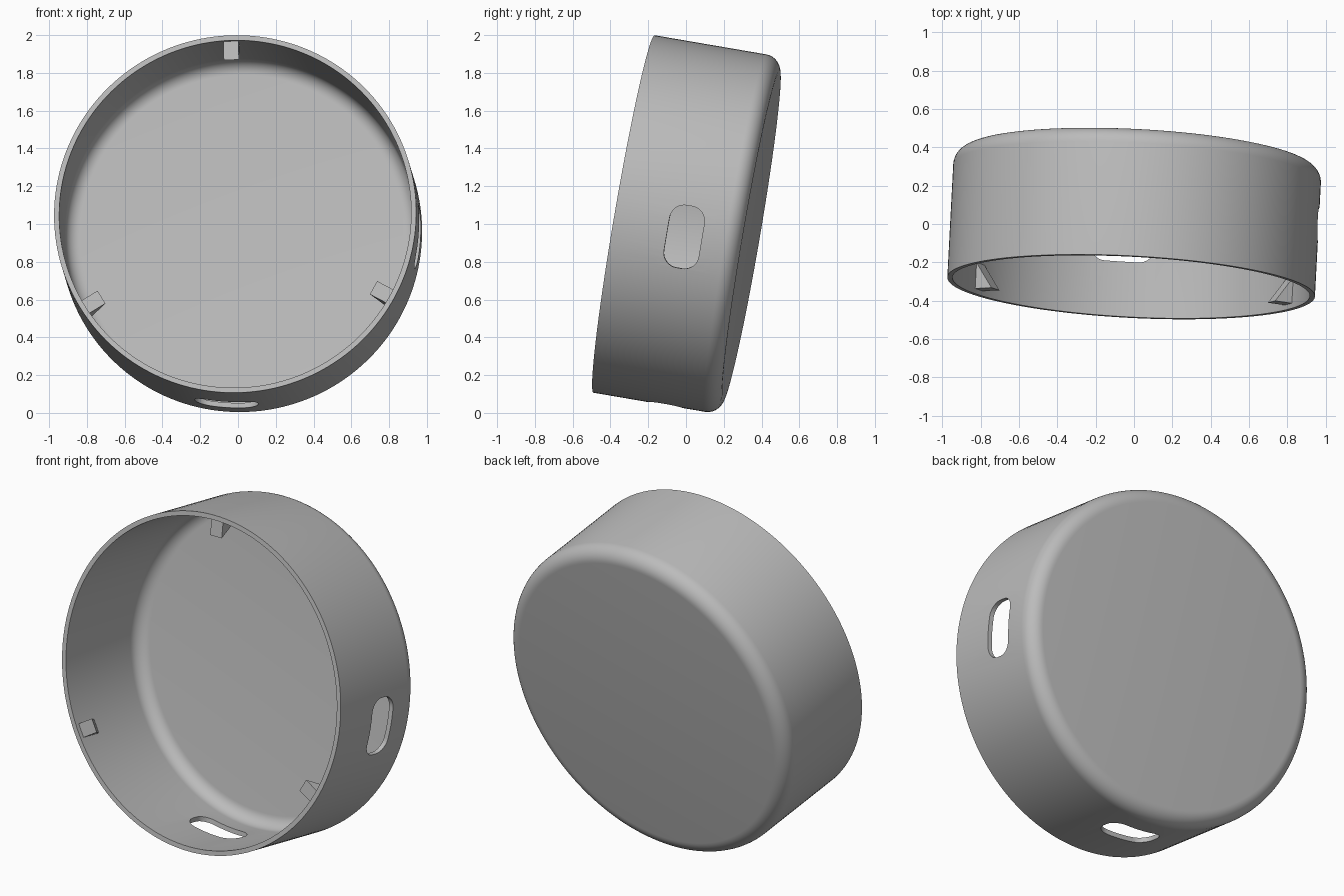
import bpy, bmesh
from math import sin, cos, pi, radians
from mathutils import Matrix, Vector

R, WALL, DEPTH = 0.96, 0.027, 0.685      # outer radius, wall thickness, height
FILLET, SIDES = 0.085, 160

if "Cube" in bpy.data.objects:
    bpy.data.objects.remove(bpy.data.objects["Cube"])

grey = bpy.data.materials.new("plain grey")
grey.use_nodes = True
colour = (0.5, 0.5, 0.5, 1)
grey.diffuse_color = colour
grey.node_tree.nodes["Principled BSDF"].inputs["Base Color"].default_value = colour

# Cup axis runs along local +y from the opening, then tilts down and sideways
pose = (Matrix.Translation((-0.015, -0.328, 1.053))
        @ Matrix.Rotation(radians(-3), 4, 'Z') @ Matrix.Rotation(radians(-9.7), 4, 'X'))


def make_object(name, bm):
    bmesh.ops.recalc_face_normals(bm, faces=bm.faces)
    mesh = bpy.data.meshes.new(name)
    bm.to_mesh(mesh)
    bm.free()
    obj = bpy.data.objects.new(name, mesh)
    bpy.context.collection.objects.link(obj)
    mesh.materials.append(grey)
    obj.matrix_world = pose
    return obj


def around(angle):
    """Turn about the cup axis; 0 is +x and 90 is up."""
    return Matrix.Rotation(radians(-angle), 4, 'Y')


def fillet(radius, depth, f, steps=10):
    """Profile points (radius, depth) rounding the wall into the floor."""
    return [(radius - f + f * cos(i * pi / 2 / steps),
             depth - f + f * sin(i * pi / 2 / steps)) for i in range(steps + 1)]


def prism(bm, section, axis, near, far):
    """Extrude a section of points from near to far along an axis."""
    low = [bm.verts.new(p + axis * near) for p in section]
    high = [bm.verts.new(p + axis * far) for p in section]
    bm.faces.new(low)
    bm.faces.new(high)
    n = len(section)
    for i in range(n):
        j = (i + 1) % n
        bm.faces.new((low[i], low[j], high[j], high[i]))


# Cup shell: one profile, from outer floor round the rim to the inner floor
outer = fillet(R, DEPTH, FILLET)
inner = fillet(R - WALL, DEPTH - WALL, FILLET - 0.01)
profile = outer[::-1] + [(R, 0), (R - WALL, 0)] + inner
bm = bmesh.new()
rings = [[bm.verts.new((r * cos(2 * pi * k / SIDES), d, r * sin(2 * pi * k / SIDES)))
          for k in range(SIDES)] for r, d in profile]
for a, b in zip(rings, rings[1:]):
    for k in range(SIDES):
        j = (k + 1) % SIDES
        bm.faces.new((a[k], a[j], b[j], b[k]))
bm.faces.new(rings[0])
bm.faces.new(rings[-1])
cup = make_object("cup_shell", bm)

# Rounded slots cut through the side wall and the lower wall
LENGTH, WIDTH, CORNER, SLOT_DEPTH = 0.335, 0.187, 0.078, 0.384
bpy.context.view_layer.objects.active = cup
for angle in (-3.5, -93.5):
    section = []
    for q, (sy, sz) in enumerate(((1, 1), (-1, 1), (-1, -1), (1, -1))):
        for i in range(9):
            t = (q + i / 8) * pi / 2
            section.append(Vector((0,
                                   SLOT_DEPTH + sy * (WIDTH / 2 - CORNER) + CORNER * cos(t),
                                   sz * (LENGTH / 2 - CORNER) + CORNER * sin(t))))
    bm = bmesh.new()
    prism(bm, section, Vector((1, 0, 0)), R - 0.2, R + 0.1)
    bm.transform(around(angle))
    cutter = make_object("slot_cutter", bm)
    cutter.hide_render = True
    cut = cup.modifiers.new("slot", 'BOOLEAN')
    cut.operation, cut.solver, cut.object = 'DIFFERENCE', 'EXACT', cutter
    bpy.context.view_layer.update()
    bpy.ops.object.modifier_apply(modifier=cut.name)
    bpy.data.objects.remove(cutter)

bpy.ops.object.select_all(action='DESELECT')
cup.select_set(True)
bpy.ops.object.shade_smooth_by_angle(angle=radians(30))

# Three wedge stops inside the rim, tapering back into the wall
for name, angle in (("top_stop", 92), ("right_stop", 212), ("left_stop", -28)):
    root = R - WALL / 2
    section = [Vector(p) for p in ((root, 0.027, 0), (0.833, 0.027, 0),
                                   (R - WALL, 0.165, 0), (root, 0.165, 0))]
    bm = bmesh.new()
    prism(bm, section, Vector((0, 0, 1)), -0.04, 0.04)
    bm.transform(around(angle))
    make_object(name, bm)
